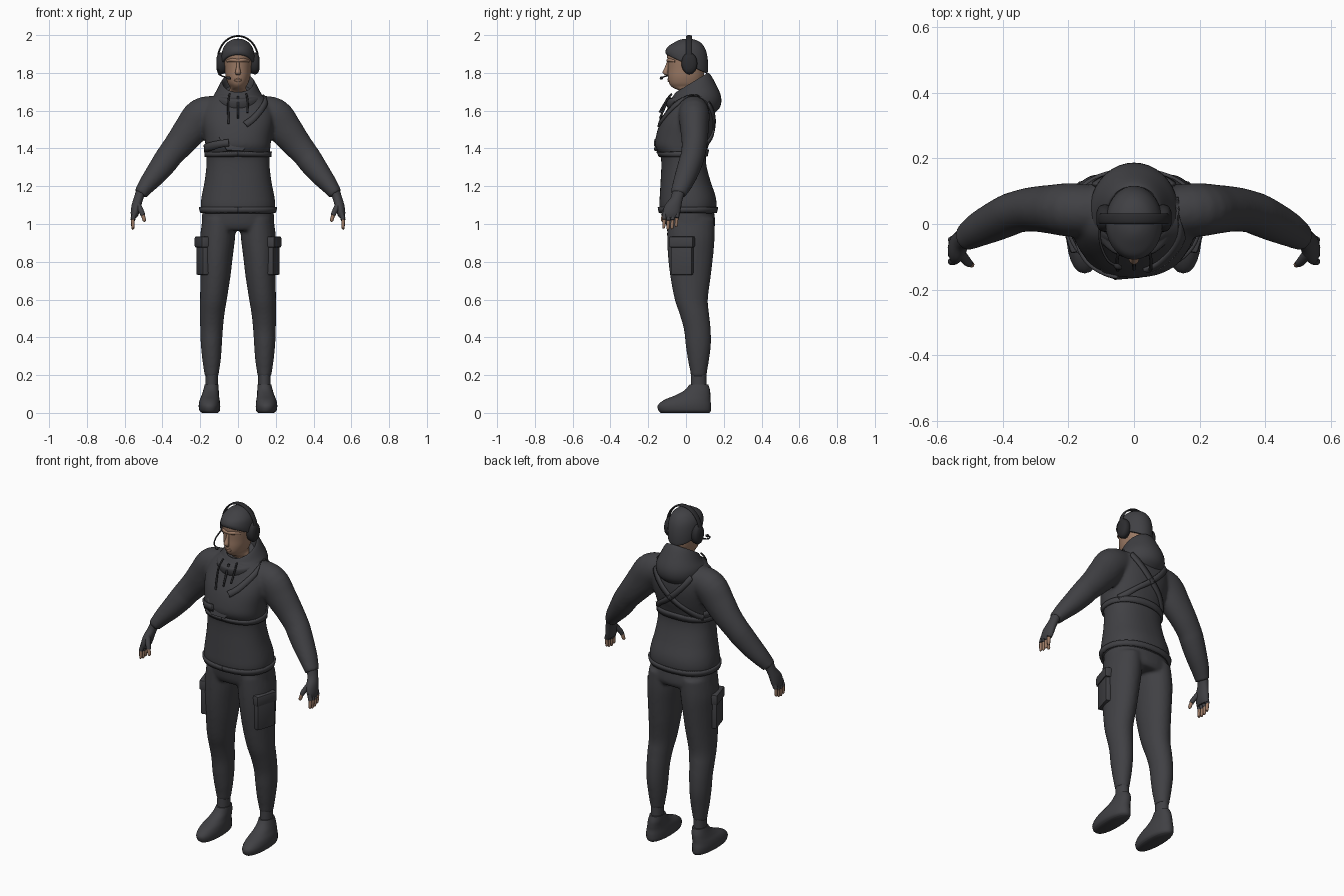
import bpy, bmesh, math
from mathutils import Vector, Matrix

if "Cube" in bpy.data.objects:
    bpy.data.objects.remove(bpy.data.objects["Cube"])


def material(name, r, g, b):
    m = bpy.data.materials.new(name)
    m.use_nodes = True
    m.diffuse_color = (r, g, b, 1)
    m.node_tree.nodes["Principled BSDF"].inputs["Base Color"].default_value = (r, g, b, 1)
    return m


CLOTH = material("charcoal cloth", .052, .052, .058)
BLACK = material("soft black", .025, .025, .028)
SKIN = material("skin", .33, .195, .13)
AX = {"x": Vector((1, 0, 0)), "y": Vector((0, 1, 0)), "z": Vector((0, 0, 1))}


def spline(rows, steps):
    """Smooth interpolation of equal-length tuples."""
    out = []
    for i in range(len(rows) - 1):
        quad = [rows[max(0, min(len(rows) - 1, i + k))] for k in (-1, 0, 1, 2)]
        for j in range(steps):
            t = j / steps
            out.append([b + .5 * t * (c - a + t * (2*a - 5*b + 4*c - d + t * (3*(b - c) + d - a)))
                        for a, b, c, d in zip(*quad)])
    return out + [list(rows[-1])]


def add_tube(bm, rows, flat=False, ref="y", sides=24, steps=4, power=1.0):
    """Loft of rings (x, y, z, half width, half depth[, slope])."""
    rows = spline([tuple(r) + (0,) * (6 - len(r)) for r in rows], steps)
    rings = []
    for i, (x, y, z, a, b, slope) in enumerate(rows):
        t = Vector(rows[min(i + 1, len(rows) - 1)][:3]) - Vector(rows[max(i - 1, 0)][:3])
        t = AX["z"] if flat else t.normalized()
        v = (AX[ref] - t * t.dot(AX[ref])).normalized()
        u = v.cross(t)
        ring = []
        for k in range(sides):
            c, s = (math.copysign(abs(f) ** power, f) for f in
                    (math.cos(math.tau * k / sides), math.sin(math.tau * k / sides)))
            p = Vector((x, y, z)) + u * a * c + v * b * s
            p.z += slope * (p.y - y)
            ring.append(bm.verts.new(p))
        rings.append(ring)
    for r, q in zip(rings, rings[1:]):
        for k in range(sides):
            bm.faces.new((r[k], r[k - 1], q[k - 1], q[k]))
    bm.faces.new(rings[0])
    bm.faces.new(rings[-1])


def finish(name, bm, mat, fuse=0):
    bmesh.ops.recalc_face_normals(bm, faces=bm.faces)
    me = bpy.data.meshes.new(name)
    bm.to_mesh(me)
    bm.free()
    ob = bpy.data.objects.new(name, me)
    bpy.context.collection.objects.link(ob)
    me.materials.append(mat)
    bpy.ops.object.select_all(action="DESELECT")
    ob.select_set(True)
    bpy.context.view_layer.objects.active = ob
    bpy.ops.object.shade_smooth_by_angle(angle=math.radians(50))
    if fuse:  # weld overlapping lofts into one soft garment
        m = ob.modifiers.new("weld", "REMESH")
        m.mode, m.voxel_size, m.use_smooth_shade = "VOXEL", fuse, True
        m = ob.modifiers.new("soften", "SMOOTH")
        m.factor, m.iterations = .5, 5
    return ob


def tube(name, rows, mat, **kw):
    bm = bmesh.new()
    add_tube(bm, rows, **kw)
    return finish(name, bm, mat)


def body(rows):
    """Rows of height, half width, front, back to rings."""
    return [(0, (f + b) / 2, z, w, (b - f) / 2) for z, w, f, b in rows]


def mirror(rows, s):
    return [(r[0] * s,) + tuple(r[1:]) for r in rows]


def box(name, loc, size, turn, mat, bevel=.012):
    bm = bmesh.new()
    bmesh.ops.create_cube(bm, size=1)
    bm.transform(Matrix.Translation(loc) @ Matrix.Rotation(turn, 4, "Z") @ Matrix.Diagonal((*size, 1)))
    bmesh.ops.bevel(bm, geom=bm.edges[:], offset=bevel, segments=2, affect="EDGES", profile=.6)
    return finish(name, bm, mat)


def strap(name, pts, width, target, mat=CLOTH):
    """Ribbon laid onto a garment."""
    bm = bmesh.new()
    path = [Vector(p) for p in spline(pts, 10)]
    rows = []
    for i, p in enumerate(path):
        t = path[min(i + 1, len(path) - 1)] - path[max(i - 1, 0)]
        side = t.cross(Vector((p.x, p.y - .01, 0))).normalized() * width / 2
        rows.append([bm.verts.new(p + side * f) for f in (-1, 0, 1)])
    for r, q in zip(rows, rows[1:]):
        for k in (0, 1):
            bm.faces.new((r[k], r[k + 1], q[k + 1], q[k]))
    ob = finish(name, bm, mat)
    m = ob.modifiers.new("lay", "SHRINKWRAP")
    m.target, m.wrap_mode, m.offset = target, "ABOVE_SURFACE", .004
    m = ob.modifiers.new("thick", "SOLIDIFY")
    m.thickness, m.offset = .012, 0


# Jacket: torso and both sleeves
torso = body([(1.055, .192, -.135, .153), (1.1, .198, -.141, .162), (1.15, .192, -.139, .156),
              (1.22, .178, -.135, .132), (1.3, .168, -.131, .11), (1.36, .168, -.135, .105),
              (1.41, .172, -.162, .118), (1.46, .178, -.16, .135), (1.53, .19, -.14, .148),
              (1.59, .19, -.11, .148), (1.645, .165, -.08, .138), (1.69, .105, -.06, .115)])
arm = [(.1, .04, 1.6, .08, .075), (.19, .043, 1.575, .094, .082), (.25, .045, 1.5, .09, .075),
       (.31, .045, 1.425, .078, .068), (.36, .036, 1.365, .07, .064), (.385, .026, 1.33, .068, .064),
       (.43, .005, 1.27, .06, .06), (.475, -.017, 1.215, .049, .053), (.505, -.035, 1.175, .039, .045),
       (.517, -.04, 1.157, .036, .042)]
bm = bmesh.new()
add_tube(bm, torso, flat=True, sides=40, power=.88)
for s in (-1, 1):
    add_tube(bm, mirror(arm, s))
jacket = finish("jacket", bm, CLOTH, .009)

# Trousers: hips and both legs
leg = [(.1, .025, 1.03, .088, .125), (.108, .026, .93, .093, .126), (.114, .024, .83, .087, .12),
       (.12, .024, .72, .08, .107), (.13, .028, .6, .071, .088), (.137, .045, .52, .065, .078),
       (.14, .06, .44, .06, .071), (.141, .065, .36, .056, .067), (.14, .066, .28, .049, .056),
       (.14, .067, .225, .041, .046), (.14, .067, .19, .036, .041)]
bm = bmesh.new()
add_tube(bm, body([(.965, .175, -.09, .14), (1.0, .192, -.108, .155), (1.09, .186, -.12, .145)]),
         flat=True, sides=40, power=.9)
for s in (-1, 1):
    add_tube(bm, mirror(leg, s), flat=True)
trousers = finish("trousers", bm, CLOTH, .009)

# Hem band
strap("jacket_hem", [(.2 * math.sin(a), .01 - .15 * math.cos(a), 1.075)
                     for a in [math.tau * k / 12 for k in range(13)]], .03, jacket)

shoe = [(.148, -.005, 0, .042, .128), (.15, -.007, .012, .054, .139), (.151, -.008, .04, .057, .141),
        (.15, .006, .068, .053, .123), (.147, .035, .092, .046, .094), (.143, .06, .12, .041, .067),
        (.14, .068, .15, .036, .05)]
for s, side in ((1, "left"), (-1, "right")):
    # Shoes and ankles
    tube(side + "_shoe", mirror(shoe, s), CLOTH, flat=True, power=.9)
    tube(side + "_ankle", mirror([(.14, .067, .11, .033, .042), (.14, .067, .21, .033, .04)], s),
         CLOTH, flat=True)
    # Cargo pockets with flaps
    box(side + "_pocket", (s * .187, -.02, .82), (.04, .12, .18), -s * .3, CLOTH)
    box(side + "_pocket_flap", (s * .189, -.02, .905), (.05, .135, .06), -s * .3, CLOTH)
    # Fingerless gloves
    tube(side + "_glove", mirror([(.508, -.036, 1.18, .031, .036), (.525, -.048, 1.14, .026, .033),
                                  (.537, -.068, 1.1, .026, .044), (.545, -.077, 1.06, .023, .046),
                                  (.549, -.079, 1.035, .015, .042)], s), CLOTH, flat=True)
    for i, drop in enumerate((.006, 0, .003, .014)):
        y = -.112 + i * .022
        base, mid, tip = (.547, y, 1.06), (.557, y - .003, 1.018 + drop), (.556, y - .006, .978 + drop)
        tube(f"{side}_finger_sleeve_{i}", mirror([base + (.013, .012), mid + (.012, .0115)], s), CLOTH, sides=10)
        tube(f"{side}_finger_{i}", mirror([mid + (.0095, .0095), tip + (.008, .008),
                                           (.554, y - .006, .972 + drop, .003, .003)], s), SKIN, sides=10)
    tube(side + "_thumb_sleeve", mirror([(.53, -.09, 1.1, .016, .018), (.511, -.113, 1.065, .014, .014),
                                         (.503, -.12, 1.045, .012, .012)], s), CLOTH, sides=12)
    tube(side + "_thumb", mirror([(.504, -.119, 1.05, .01, .01), (.496, -.124, 1.02, .009, .009),
                                  (.494, -.124, 1.012, .003, .003)], s), SKIN, sides=12)
    # Back harness, shoulder to opposite side
    strap(side + "_harness", [(s * .11, .1, 1.63), (s * .07, .15, 1.57), (0, .15, 1.5),
                              (-s * .09, .14, 1.43), (-s * .165, .06, 1.38)], .032, jacket)
    # Headset cups
    tube(side + "_ear_cup", mirror([(.07, .018, 1.85, .052, .038), (.09, .018, 1.85, .058, .042),
                                    (.106, .018, 1.85, .05, .036), (.114, .018, 1.85, .03, .02)], s), BLACK)
    # Hood cords
    tube(side + "_cord", mirror([(.045, -.075, 1.69, .005, .005), (.052, -.112, 1.64, .005, .005),
                                 (.05, -.14, 1.56 + .03 * s, .006, .006)], s), BLACK, sides=8)

# Hood with its rolled opening
tube("hood", [(0, .035, 1.575, .1, .1), (0, .04, 1.615, .128, .138), (0, .041, 1.665, .134, .145, .05),
              (0, .04, 1.705, .113, .117, .32), (0, .032, 1.742, .091, .093, .58),
              (0, .03, 1.745, .08, .08, .6), (0, .03, 1.7, .07, .07, .5)],
     CLOTH, flat=True, sides=36)
tube("front_zip", [(0, -.085, 1.675, .006, .006), (0, -.112, 1.62, .006, .006),
                   (0, -.138, 1.56, .005, .005)], BLACK, sides=8)

# Chest harness band and sling
strap("chest_band", [(.175 * math.sin(a), .0 - .15 * math.cos(a), 1.37)
                     for a in [math.tau * k / 12 for k in range(13)]], .028, jacket)
strap("sling_upper", [(.13, .06, 1.66), (.13, -.06, 1.62), (.09, -.13, 1.57), (.04, -.15, 1.53)], .04, jacket)
strap("sling_lower", [(-.05, -.17, 1.43), (-.11, -.14, 1.42), (-.17, -.04, 1.4), (-.16, .06, 1.4)], .04, jacket)

# Chest pouch, domed from a flat outline
bm = bmesh.new()
outline = [(-.105, 1.465), (.055, 1.595), (.105, 1.555), (.112, 1.475), (.025, 1.385), (-.06, 1.39)]
face = bm.faces.new([bm.verts.new((x, -.183 + .38 * max(0, z - 1.42) + .3 * abs(x + .03), z)) for x, z in outline])
rim = list(face.edges)
top = bmesh.ops.extrude_face_region(bm, geom=[face])
for v in top["geom"]:
    if isinstance(v, bmesh.types.BMVert):
        v.co.y += .075
bmesh.ops.bevel(bm, geom=rim, offset=.01, segments=2, affect="EDGES", profile=.6)
finish("chest_pouch", bm, CLOTH)

# Head, with nose, brow and lips
head = body([(1.62, .055, -.02, .09), (1.695, .05, -.025, .08), (1.722, .042, -.07, .08),
             (1.745, .054, -.089, .085), (1.78, .065, -.095, .093), (1.82, .07, -.095, .1),
             (1.86, .074, -.097, .104), (1.9, .075, -.099, .105), (1.94, .058, -.075, .08),
             (1.96, .03, -.04, .045)])
tube("head", head, SKIN, flat=True, sides=32)
tube("nose", [(0, -.09, 1.86, .007, .01), (0, -.1, 1.83, .009, .012), (0, -.109, 1.802, .015, .015),
              (0, -.1, 1.788, .01, .01)], SKIN, flat=True, sides=12)
tube("brow_ridge", [(-.058, -.058, 1.862, .006, .006), (-.03, -.089, 1.868, .01, .01),
                    (0, -.094, 1.865, .009, .009), (.03, -.089, 1.868, .01, .01),
                    (.058, -.058, 1.862, .006, .006)], SKIN, ref="z", sides=12)
for name, z in (("upper_lip", 1.767), ("lower_lip", 1.757)):
    tube(name, [(-.024, -.083, 1.762, .002, .002), (0, -.092, z, .006, .006),
                (.024, -.083, 1.762, .002, .002)], SKIN, ref="z", sides=10)

# Knit cap, low at the nape
tube("cap", [(0, .004, 1.846, .081, .104, -.47), (0, .004, 1.852, .086, .111, -.45),
             (0, .004, 1.89, .087, .112, -.25), (0, .005, 1.93, .079, .1, -.1),
             (0, .007, 1.96, .057, .071), (0, .008, 1.976, .03, .038), (0, .008, 1.981, .004, .005)],
     CLOTH, flat=True, sides=36)

# Headset band and microphone boom
tube("headset_band", [(-.107 * math.cos(a), .016, 1.87 + .125 * math.sin(a), .005, .016)
                      for a in [math.pi * k / 10 for k in range(11)]], BLACK, sides=12)
tube("microphone_boom", [(-.105, .0, 1.82, .004, .004), (-.102, -.06, 1.795, .004, .004),
                         (-.08, -.11, 1.782, .004, .004), (-.052, -.128, 1.774, .004, .004)],
     BLACK, ref="z", sides=8)
tube("microphone_tip", [(-.06, -.124, 1.776, .005, .005), (-.05, -.13, 1.773, .009, .009),
                        (-.038, -.134, 1.77, .005, .005)], BLACK, ref="z", sides=10)
